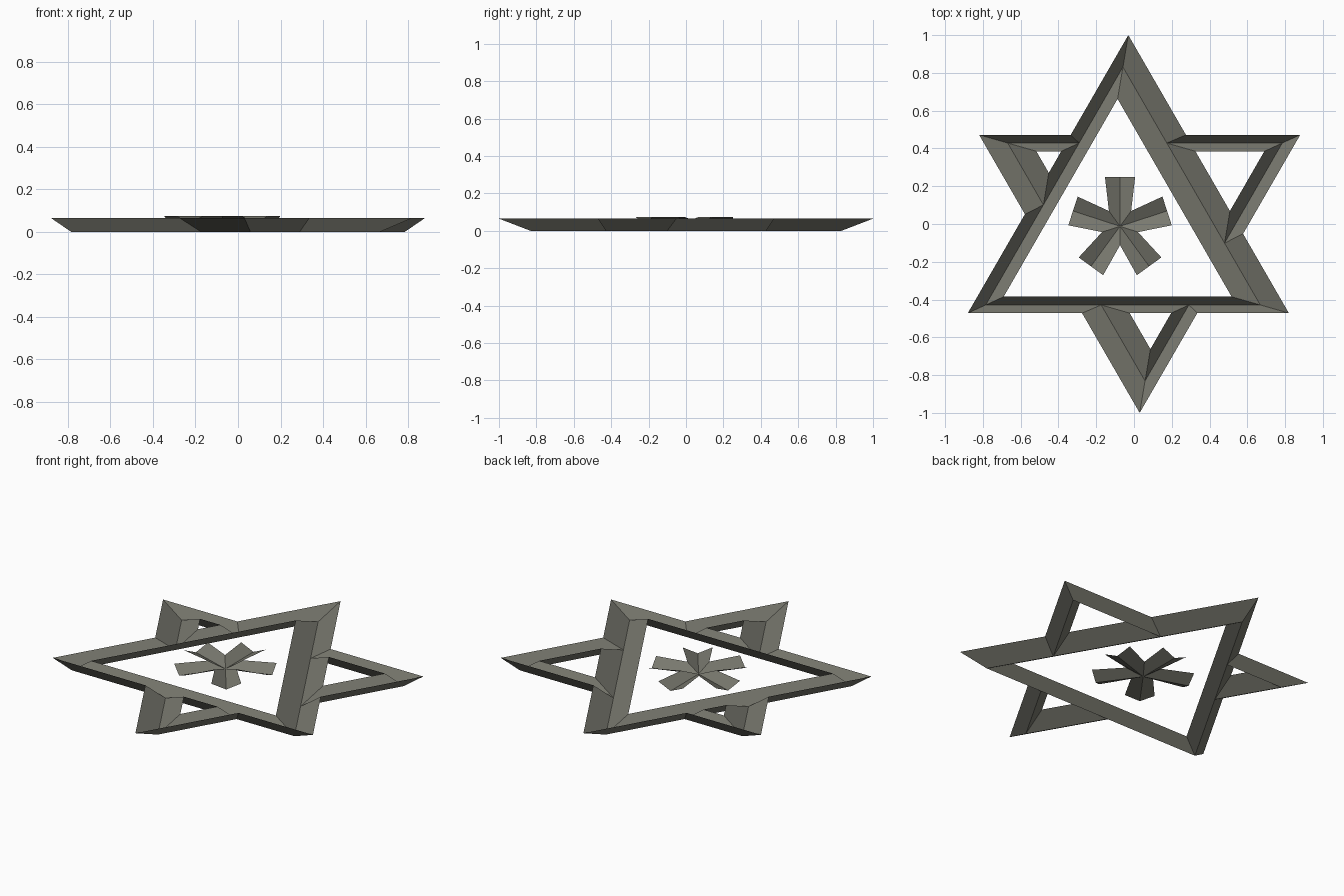
import bpy, bmesh, math
from mathutils import Vector
from mathutils.geometry import intersect_line_line_2d, intersect_line_line

if "Cube" in bpy.data.objects:
    bpy.data.objects.remove(bpy.data.objects["Cube"])

mat = bpy.data.materials.new("olive_grey")
mat.diffuse_color = (0.19, 0.19, 0.158, 1)
mat.use_nodes = True
mat.node_tree.nodes["Principled BSDF"].inputs["Base Color"].default_value = mat.diffuse_color


def build(name, faces):
    """Make a flat-shaded sheet from point loops, all facing up."""
    bm = bmesh.new()
    for loop in faces:
        f = bm.faces.new([bm.verts.new(p) for p in loop])
        f.normal_update()
        if f.normal.z < 0:
            f.normal_flip()
    bmesh.ops.remove_doubles(bm, verts=bm.verts, dist=0.0005)
    me = bpy.data.meshes.new(name)
    bm.to_mesh(me)
    bm.free()
    me.materials.append(mat)
    ob = bpy.data.objects.new(name, me)
    bpy.context.collection.objects.link(ob)
    return ob


def cross(a, b, c, d, z):
    """Crossing of the endless lines a-b and c-d, placed at height z."""
    u, v, w = (b - a).xy, (d - c).xy, (c - a).xy
    t = (w.x * v.y - w.y * v.x) / (u.x * v.y - u.y * v.x)
    p = a.xy + u * t
    return Vector((p.x, p.y, z))


# Channel heights: raised rims, valley on the ground
RIM = 0.065

# Upright triangle: outer rim, inner rim, and valley halfway between
outer = [Vector(p + (RIM,)) for p in ((-0.03, 1.0), (-0.88, -0.472), (0.82, -0.472))]
inner = [Vector(p + (RIM,)) for p in ((-0.087, 0.662), (-0.69, -0.385), (0.517, -0.385))]
mid = [Vector(((a.x + b.x) / 2, (a.y + b.y) / 2, 0)) for a, b in zip(outer, inner)]


# Second triangle is the first turned half a turn
def half_turn(points):
    return [Vector((-p.x, -p.y, p.z)) for p in points]


outer2, inner2, mid2 = half_turn(outer), half_turn(inner), half_turn(mid)

frame, tips = [], []
for k in range(3):
    i, j = (k + 1) % 3, (k + 2) % 3
    ends = []
    for a, b in ((i, j), (j, i)):
        # Mitre where a tip arm joins the side of the upright triangle
        po = cross(outer[i], outer[j], outer2[k], outer2[b], RIM)
        pm = cross(mid[i], mid[j], mid2[k], mid2[b], 0)
        pi = cross(outer[i], outer[j], inner2[k], inner2[b], RIM)
        frame.append((outer[a], po, pm, mid[a]))
        tips.append((outer2[k], po, pm, mid2[k]))
        tips.append((inner2[k], pi, pm, mid2[k]))
        ends.append((pm, pi))
    (m1, p1), (m2, p2) = ends
    frame.append((p1, m1, m2, p2))
    frame.append((inner[i], mid[i], m1, m2, mid[j], inner[j]))

build("triangle_frame", frame)
build("star_tips", tips)

# Five-petal flower with creased petals
CX, CY, EDGE, CREASE = -0.074, -0.012, 0.075, 0.04


def polar(x, y, z, turn):
    c, s = math.cos(turn), math.sin(turn)
    return Vector((CX + x * c - y * s, CY + x * s + y * c, z))


petals = []
nx, ny = 0.1 * math.sin(math.radians(36)), 0.1 * math.cos(math.radians(36))
for n in range(5):
    t = math.radians(72 * n)
    for side in (-1, 1):
        petals.append((polar(0, 0, CREASE, t), polar(side * nx, ny, EDGE, t),
                       polar(side * 0.08, 0.262, EDGE, t), polar(0, 0.262, CREASE, t)))
build("flower_petals", petals)
